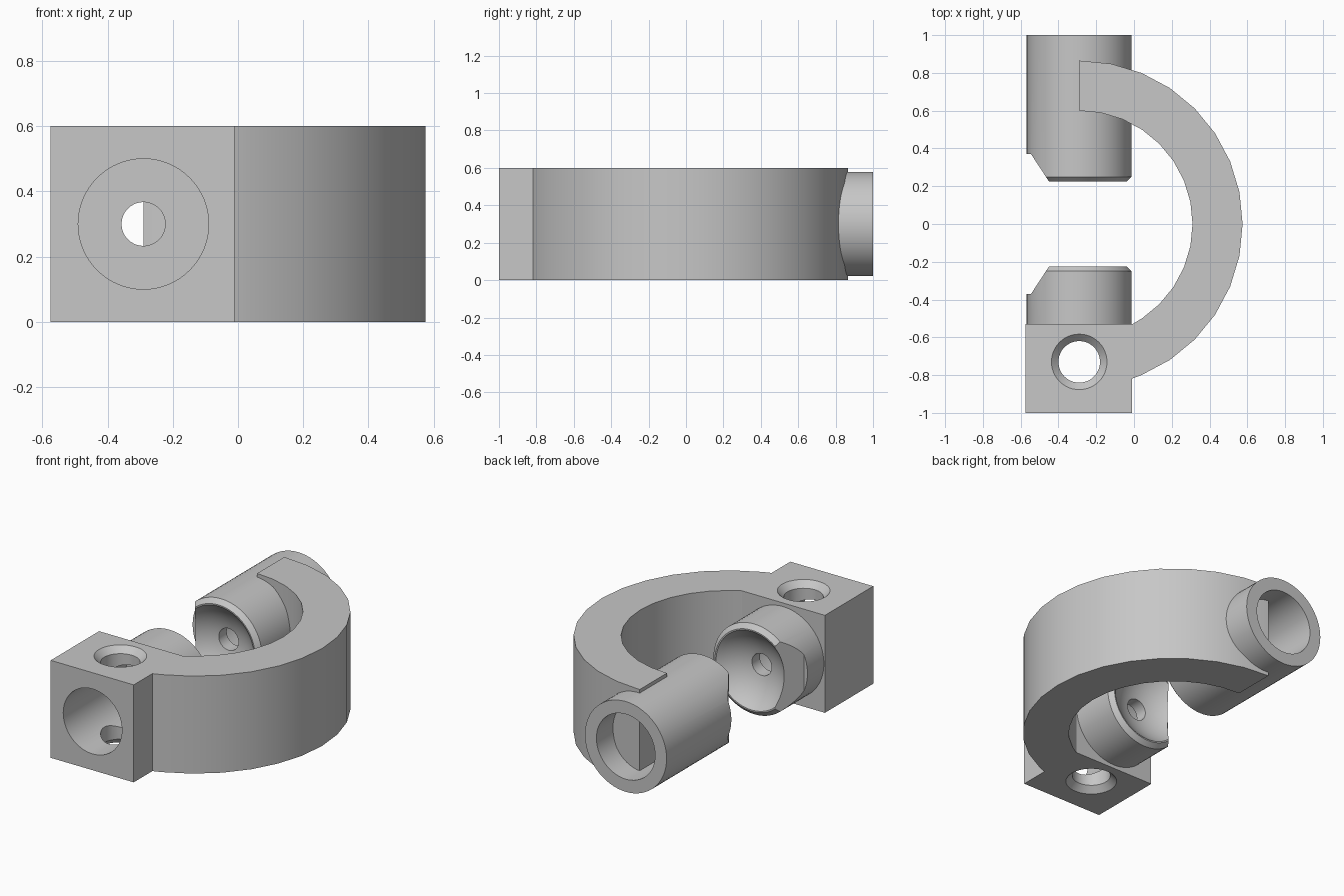
import bpy
import bmesh
import math

cube = bpy.data.objects.get("Cube")
if cube:
    bpy.data.objects.remove(cube, do_unlink=True)

AXIS_X, AXIS_Z = -0.29, 0.3      # shared axis of both cups
HEIGHT = 0.6
BLOCK_LEFT, BLOCK_RIGHT = -0.575, -0.01
BORE = 0.2
BALL = 0.33                      # radius of the spherical seats

grey = bpy.data.materials.new("plain grey")
grey.use_nodes = True
grey.diffuse_color = (0.57, 0.57, 0.57, 1)
grey.node_tree.nodes["Principled BSDF"].inputs["Base Color"].default_value = (0.57, 0.57, 0.57, 1)


def finish(name, bm):
    bmesh.ops.remove_doubles(bm, verts=bm.verts, dist=1e-5)
    bmesh.ops.recalc_face_normals(bm, faces=bm.faces)
    mesh = bpy.data.meshes.new(name)
    bm.to_mesh(mesh)
    bm.free()
    mesh.materials.append(grey)
    ob = bpy.data.objects.new(name, mesh)
    bpy.context.collection.objects.link(ob)
    return ob


def prism(name, outline, z0, z1):
    """Extrude a plan outline upwards."""
    bm = bmesh.new()
    face = bm.faces.new([bm.verts.new((x, y, z0)) for x, y in outline])
    top = bmesh.ops.extrude_face_region(bm, geom=[face])
    verts = [v for v in top["geom"] if isinstance(v, bmesh.types.BMVert)]
    bmesh.ops.translate(bm, verts=verts, vec=(0, 0, z1 - z0))
    return finish(name, bm)


def lathe(name, profile, centre, axis, steps=64):
    """Turn a closed (radius, distance) profile about the y or z axis."""
    bm = bmesh.new()
    pts = [(r, d, 0) if axis == "Y" else (r, 0, d) for r, d in profile]
    verts = [bm.verts.new(p) for p in pts]
    edges = [bm.edges.new((verts[i], verts[(i + 1) % len(verts)]))
             for i in range(len(verts))]
    bmesh.ops.spin(bm, geom=verts + edges, cent=(0, 0, 0), steps=steps,
                   axis=(0, 1, 0) if axis == "Y" else (0, 0, 1),
                   angle=2 * math.pi)
    bmesh.ops.translate(bm, verts=bm.verts, vec=centre)
    return finish(name, bm)


def cut(ob, cutter):
    mod = ob.modifiers.new("cut", "BOOLEAN")
    mod.operation = "DIFFERENCE"
    mod.solver = "EXACT"
    mod.object = cutter
    bpy.context.view_layer.objects.active = ob
    bpy.ops.object.modifier_apply(modifier=mod.name)
    bpy.data.objects.remove(cutter, do_unlink=True)


def cup(name, length, side):
    """Chamfered tube with a ball seat, pin hole, rear bore and side notch."""
    profile = [(0.067, 0.4), (BORE, 0.4), (BORE, length), (0.278, length),
               (0.278, 0.25), (0.25, 0.224)]
    for i in range(9):
        r = 0.242 + (0.067 - 0.242) * i / 8
        profile.append((r, math.sqrt(BALL ** 2 - r ** 2)))
    ob = lathe(name, [(r, side * d) for r, d in profile], (AXIS_X, 0, AXIS_Z), "Y")
    notch = [(-0.401, 0.15), (-0.545, 0.37), (-0.8, 0.37), (-0.8, 0.15)]
    cut(ob, prism("notch_cutter", [(x, side * y) for x, y in notch], -0.1, 0.7))
    return ob


def arc(radius, end_x):
    """Arc from the back end of the bow round to where it meets the block."""
    step = math.pi / 16
    end = -math.acos((end_x - AXIS_X) / radius)
    angles = [math.pi / 2 - step * i for i in range(16)]
    angles = [a for a in angles if a > end + 0.02] + [end]
    return [(AXIS_X + radius * math.cos(a), radius * math.sin(a)) for a in angles]


# Curved bow joining the two ends
bow = prism("curved_bow", arc(0.865, BLOCK_RIGHT) + arc(0.6, BLOCK_RIGHT)[::-1], 0, HEIGHT)

# Front block with a bore and a countersunk vertical hole
block = prism("front_block", [(BLOCK_LEFT, -1), (BLOCK_RIGHT, -1),
                              (BLOCK_RIGHT, -0.53), (BLOCK_LEFT, -0.53)], 0, HEIGHT)
cut(block, lathe("bore_cutter", [(0, -1.1), (BORE, -1.1), (BORE, -0.4), (0, -0.4)],
                 (AXIS_X, 0, AXIS_Z), "Y"))
cut(block, lathe("hole_cutter", [(0, -0.05), (0.197, -0.05), (0.11, 0.037),
                                 (0.11, 0.563), (0.197, 0.65), (0, 0.65)],
                 (AXIS_X, -0.73, 0), "Z", 48))

# Opposed cups
front_cup = cup("front_cup", 0.53, -1)
back_cup = cup("back_cup", 1.0, 1)

for ob in (bow, block, front_cup, back_cup):
    bpy.ops.object.select_all(action="DESELECT")
    ob.select_set(True)
    bpy.context.view_layer.objects.active = ob
    bpy.ops.object.shade_smooth_by_angle(angle=math.radians(30))
